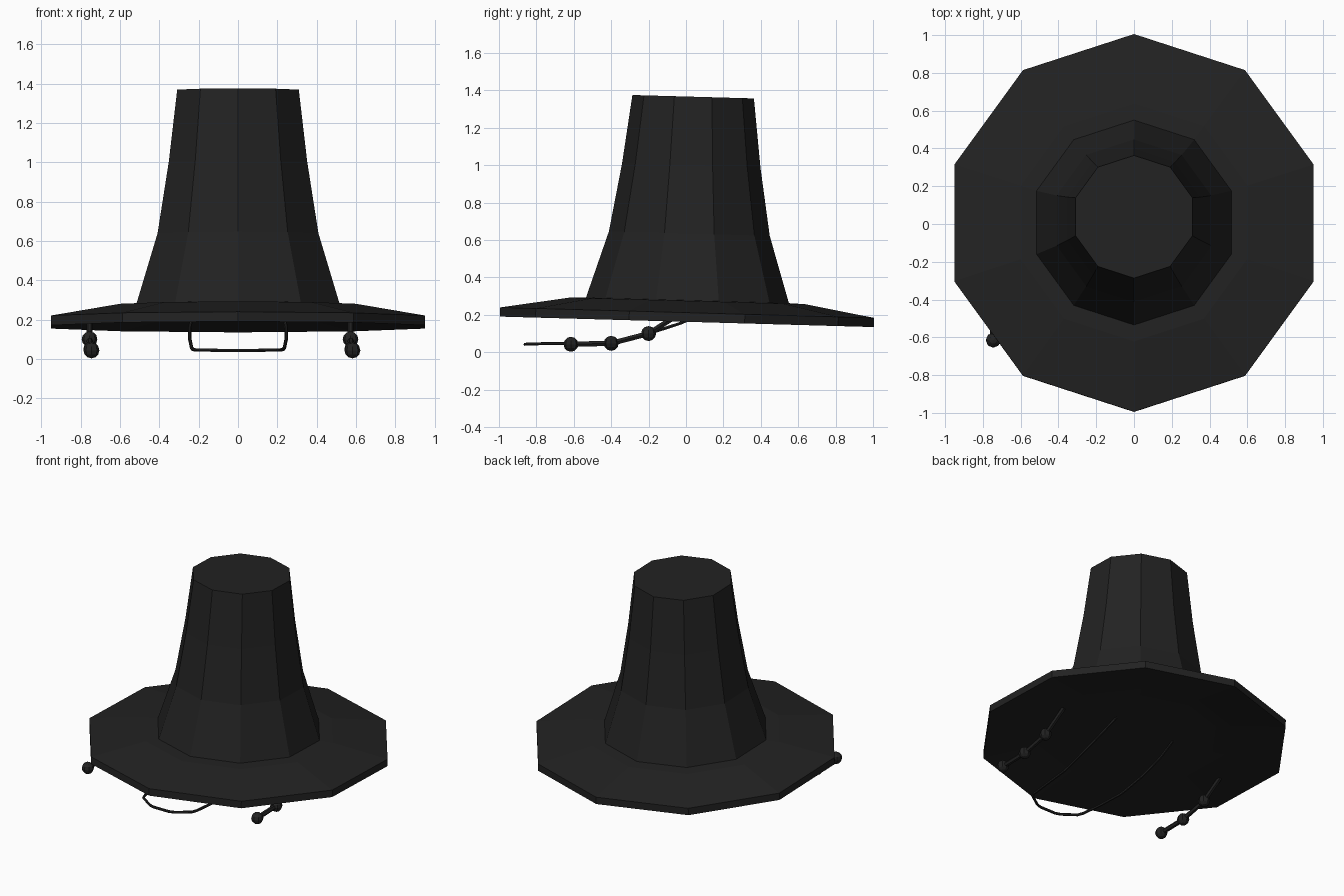
import bpy, bmesh, math
from mathutils import Vector, Matrix

if "Cube" in bpy.data.objects:
    bpy.data.objects.remove(bpy.data.objects["Cube"])

black = bpy.data.materials.new("charcoal_black")
black.diffuse_color = (0.016, 0.016, 0.016, 1)
black.use_nodes = True
black.node_tree.nodes["Principled BSDF"].inputs["Base Color"].default_value = black.diffuse_color
TILT = Matrix.Rotation(-0.028, 4, 'X')   # hat leans back slightly
SIDES = 10


def finish(bm, name):
    bmesh.ops.recalc_face_normals(bm, faces=bm.faces)
    me = bpy.data.meshes.new(name)
    bm.to_mesh(me)
    bm.free()
    me.materials.append(black)
    ob = bpy.data.objects.new(name, me)
    bpy.context.collection.objects.link(ob)
    return ob


def lathe(name, profile):
    """Ten-sided solid from (radius, height) pairs, capped at both ends."""
    bm = bmesh.new()
    rings = []
    for r, z in profile:
        ring = []
        for k in range(SIDES):
            a = math.pi / 2 + k * math.tau / SIDES
            ring.append(bm.verts.new(TILT @ Vector((r * math.cos(a), r * math.sin(a), z))))
        rings.append(ring)
    for lo, hi in zip(rings, rings[1:]):
        for k in range(SIDES):
            n = (k + 1) % SIDES
            bm.faces.new((lo[k], lo[n], hi[n], hi[k]))
    bm.faces.new(rings[0])
    bm.faces.new(rings[-1])
    return finish(bm, name)


def cord(name, points, radius, smooth=False):
    cu = bpy.data.curves.new(name, 'CURVE')
    cu.dimensions = '3D'
    cu.bevel_depth = radius
    cu.bevel_resolution = 1
    cu.use_fill_caps = True
    if smooth:
        sp = cu.splines.new('NURBS')
        sp.use_endpoint_u = True
        sp.order_u = 3
        sp.resolution_u = 4
    else:
        sp = cu.splines.new('POLY')
    sp.points.add(len(points) - 1)
    for p, co in zip(sp.points, points):
        p.co = (*co, 1)
    sp.use_smooth = False
    cu.materials.append(black)
    ob = bpy.data.objects.new(name, cu)
    bpy.context.collection.objects.link(ob)


# Brim with shallow hollow underside, and tall tapering crown
lathe("brim", [(0.54, 0.215), (0.63, 0.213), (1.0, 0.163), (1.0, 0.212), (0.63, 0.275), (0.54, 0.278)])
lathe("crown", [(0.545, 0.27), (0.43, 0.635), (0.37, 1.0), (0.325, 1.367)])

# Chin strap: rounded loop under the brim towards the front
side = [(0.235, 0.12, 0.22), (0.245, -0.03, 0.155), (0.245, -0.2, 0.1),
        (0.235, -0.4, 0.052), (0.22, -0.6, 0.046), (0.2, -0.78, 0.046), (0.08, -0.86, 0.043)]
cord("chin_strap", side + [(-x, y, z) for x, y, z in reversed(side)], 0.009, True)

# Two hanging cords, each with three beads
for label, x in (("left", -0.755), ("right", 0.572)):
    beads = [(x, -0.2, 0.1), (x + 0.008, -0.4, 0.048), (x + 0.01, -0.615, 0.043)]
    cord(label + "_bead_cord", [(x, -0.02, 0.215)] + beads, 0.016)
    for i, p in enumerate(beads):
        bm = bmesh.new()
        bmesh.ops.create_uvsphere(bm, u_segments=8, v_segments=6, radius=0.04,
                                  matrix=Matrix.Translation(p))
        finish(bm, f"{label}_bead_{i + 1}")
